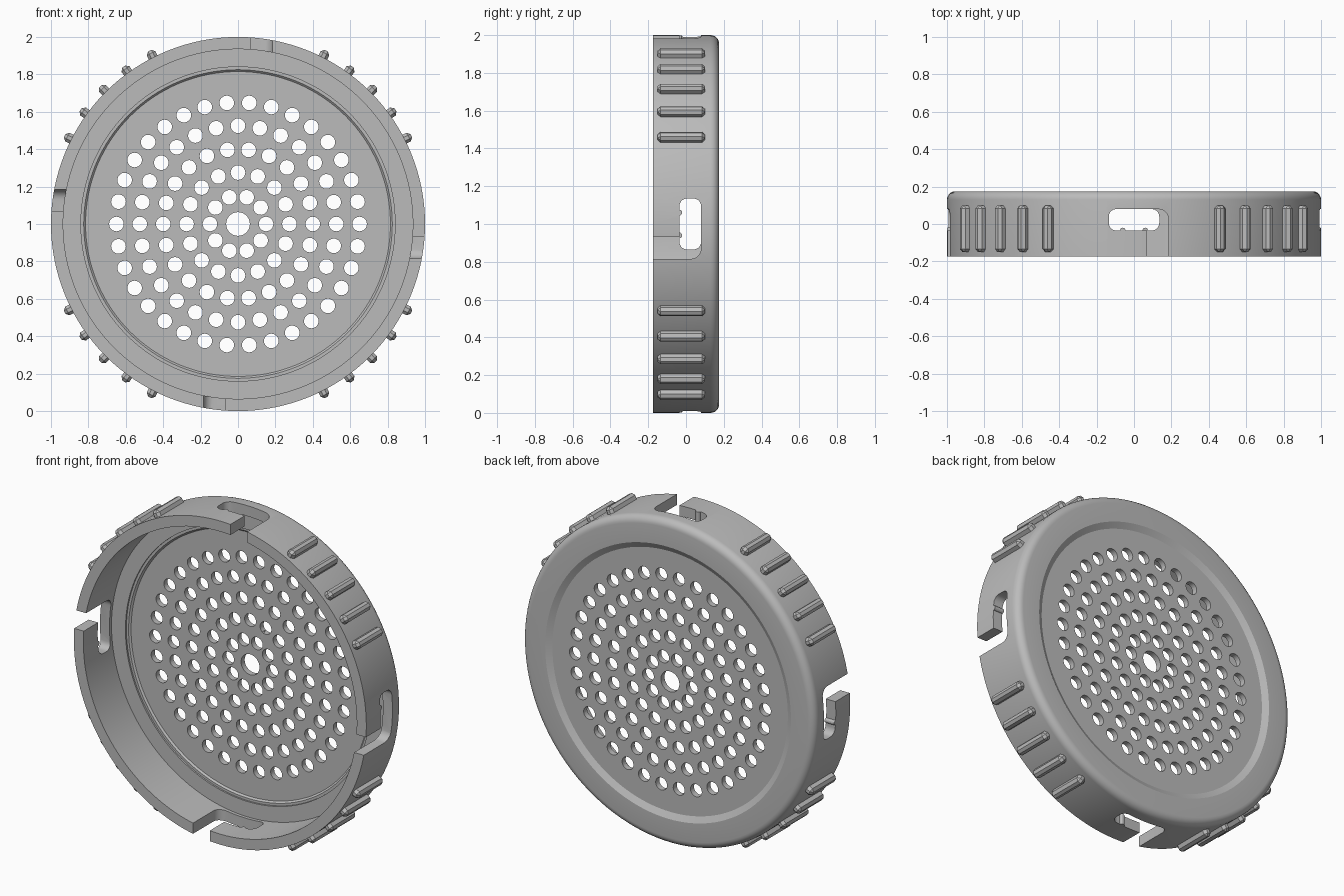
import bpy, bmesh
from math import radians, pi, cos, sin
from mathutils import Matrix, Vector

cube = bpy.data.objects.get("Cube")
if cube:
    bpy.data.objects.remove(cube, do_unlink=True)

CENTRE = Matrix.Translation((0, 0, 1))

grey = bpy.data.materials.new("plain grey")
grey.use_nodes = True
colour = (0.5, 0.5, 0.5, 1)
grey.diffuse_color = colour
grey.node_tree.nodes["Principled BSDF"].inputs["Base Color"].default_value = colour


def finish(name, bm):
    """Turn a bmesh built around the axis into an object at working height."""
    bmesh.ops.recalc_face_normals(bm, faces=bm.faces)
    bm.transform(CENTRE)
    mesh = bpy.data.meshes.new(name)
    bm.to_mesh(mesh)
    bm.free()
    mesh.materials.append(grey)
    obj = bpy.data.objects.new(name, mesh)
    bpy.context.collection.objects.link(obj)
    return obj


def activate(obj):
    bpy.ops.object.select_all(action='DESELECT')
    obj.select_set(True)
    bpy.context.view_layer.objects.active = obj


def cut(obj, cutter):
    """Subtract the cutter and discard it."""
    cutter.hide_render = True
    mod = obj.modifiers.new("cut", 'BOOLEAN')
    mod.operation, mod.solver, mod.object = 'DIFFERENCE', 'EXACT', cutter
    activate(obj)
    bpy.ops.object.modifier_apply(modifier=mod.name)
    bpy.data.objects.remove(cutter, do_unlink=True)


def arc(cx, cy, r, start, end, steps=5):
    angles = [radians(start + (end - start) * i / steps) for i in range(steps + 1)]
    return [(cx + r * cos(a), cy + r * sin(a)) for a in angles]


# Cap: turned profile of (radius, depth), with rounded back edge and central hole
profile = [(0.063, 0.12), (0.815, 0.12), (0.825, 0.11), (0.84, 0.11), (0.84, 0.10),
           (0.935, 0.10), (0.935, -0.175), (1.0, -0.175)]
profile += arc(0.955, 0.13, 0.045, 0, 90, 6)
profile += [(0.84, 0.175), (0.805, 0.155), (0.063, 0.155)]
SEGMENTS = 128
bm = bmesh.new()
rings = [[bm.verts.new((r * cos(2 * pi * i / SEGMENTS), y, r * sin(2 * pi * i / SEGMENTS)))
          for r, y in profile] for i in range(SEGMENTS)]
for i in range(SEGMENTS):
    a, b = rings[i - 1], rings[i]
    for j in range(len(profile)):
        bm.faces.new((a[j - 1], a[j], b[j], b[j - 1]))
cap = finish("perforated_cap", bm)

# Drainage holes: five concentric rings
bm = bmesh.new()
for n in range(5):
    count, radius = 10 + 6 * n, 0.15 + 0.125 * n
    for i in range(count):
        place = (Matrix.Rotation(2 * pi * i / count, 4, 'Y')
                 @ Matrix.Translation((radius, 0.14, 0)) @ Matrix.Rotation(pi / 2, 4, 'X'))
        bmesh.ops.create_cone(bm, cap_ends=True, segments=24, radius1=0.039,
                              radius2=0.039, depth=0.2, matrix=place)
cut(cap, finish("hole_cutter", bm))

# Bayonet slots: L-shaped outline with a small detent, repeated on four sides
outline = [(0.07, -0.3), (0.185, -0.3)]
outline += arc(0.13, 0.025, 0.055, 0, 90)
outline += arc(-0.095, 0.04, 0.04, 90, 180)
outline += arc(-0.095, 0.005, 0.04, 180, 270)
outline += arc(-0.06, -0.035, 0.015, 180, 0, 6)
outline += [(0.07, -0.035)]
bm = bmesh.new()
for k in range(4):
    turn = Matrix.Rotation(k * pi / 2, 4, 'Y')
    face = bm.faces.new([bm.verts.new(turn @ Vector((x, y, 0.86))) for x, y in outline])
    out = bmesh.ops.extrude_face_region(bm, geom=[face])["geom"]
    bmesh.ops.translate(bm, verts=[v for v in out if isinstance(v, bmesh.types.BMVert)],
                        vec=turn @ Vector((0, 0, 0.3)))
cut(cap, finish("slot_cutter", bm))

# Grip ribs: five chamfered bars in each quadrant
bm = bmesh.new()
for k in range(4):
    for step in range(-2, 3):
        place = (Matrix.Rotation(radians(45 + 90 * k + 9 * step), 4, 'Y')
                 @ Matrix.Translation((1.005, -0.025, 0)) @ Matrix.Diagonal((0.07, 0.25, 0.052, 1)))
        verts = bmesh.ops.create_cube(bm, size=1, matrix=place)["verts"]
        edges = list({e for v in verts for e in v.link_edges})
        bmesh.ops.bevel(bm, geom=edges, offset=0.016, segments=1, affect='EDGES')
finish("grip_ribs", bm)

activate(cap)
bpy.ops.object.shade_smooth_by_angle(angle=radians(25))
